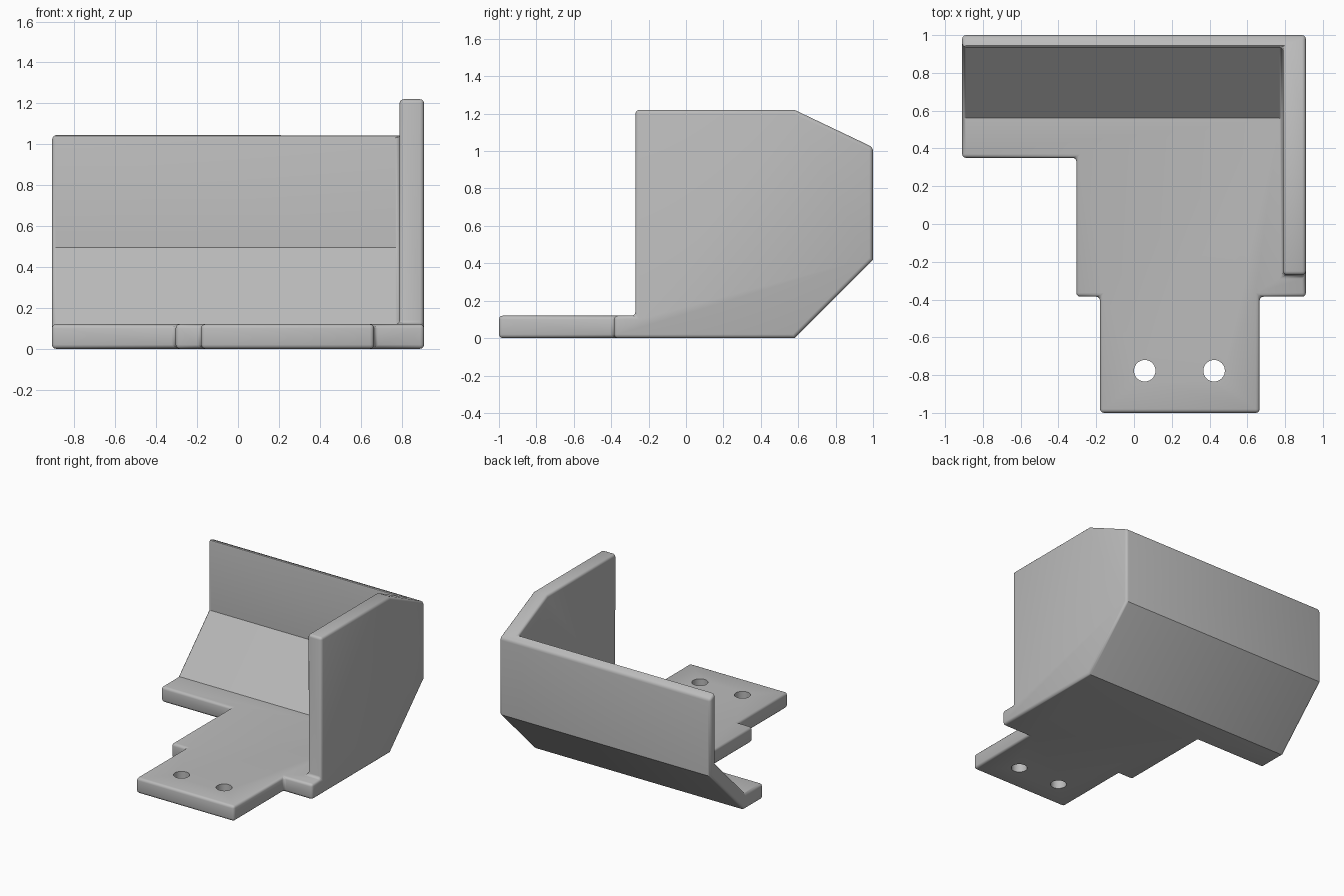
import bpy, bmesh, math
from mathutils import Vector

cube = bpy.data.objects.get("Cube")
if cube:
    bpy.data.objects.remove(cube)

WALL_X, HALF, PLATE = 0.79, 0.91, 0.12

grey = bpy.data.materials.new("plain grey")
grey.use_nodes = True
colour = (0.5, 0.5, 0.5, 1)
grey.diffuse_color = colour
grey.node_tree.nodes["Principled BSDF"].inputs["Base Color"].default_value = colour


def prism(name, points, axis, low, high):
    """Extrude a (y, z) profile along x, or an (x, y) outline along z."""
    along_x = axis == "x"
    bm = bmesh.new()
    face = bm.faces.new([bm.verts.new((low, a, b) if along_x else (a, b, low)) for a, b in points])
    ext = bmesh.ops.extrude_face_region(bm, geom=[face])
    move = Vector((high - low, 0, 0) if along_x else (0, 0, high - low))
    bmesh.ops.translate(bm, vec=move, verts=[g for g in ext["geom"] if isinstance(g, bmesh.types.BMVert)])
    bmesh.ops.recalc_face_normals(bm, faces=bm.faces)
    mesh = bpy.data.meshes.new(name)
    bm.to_mesh(mesh)
    bm.free()
    mesh.materials.append(grey)
    obj = bpy.data.objects.new(name, mesh)
    bpy.context.collection.objects.link(obj)
    return obj


def apply(obj, mod):
    bpy.ops.object.select_all(action="DESELECT")
    bpy.context.view_layer.objects.active = obj
    obj.select_set(True)
    bpy.ops.object.modifier_apply(modifier=mod.name)


def cut(obj, cutter):
    mod = obj.modifiers.new("cut", "BOOLEAN")
    mod.operation, mod.solver, mod.object = "DIFFERENCE", "EXACT", cutter
    apply(obj, mod)
    bpy.data.objects.remove(cutter)


# Solid with the side silhouette of the bracket
bracket = prism("bracket", [(-1, 0), (-1, PLATE), (-0.27, PLATE), (-0.27, 1.22), (0.58, 1.22),
                            (1, 1.02), (1, 0.42), (0.58, 0)], "x", -HALF, HALF)

# Hollow that leaves the plate, sloped panel, back wall and side wall
cut(bracket, prism("hollow", [(-2, PLATE), (0.56, PLATE), (0.935, 0.495), (0.935, 2), (-2, 2)],
                   "x", -2, WALL_X))

# Steps in the plate outline
cut(bracket, prism("left_step", [(-2, 0.35), (-0.305, 0.35), (-0.305, -0.385), (-0.18, -0.385),
                                 (-0.18, -2), (-2, -2)], "z", -1, 2))
cut(bracket, prism("right_step", [(0.665, -0.385), (2, -0.385), (2, -2), (0.665, -2)], "z", -1, 2))

# Merge coplanar faces, then round the edges
bm = bmesh.new()
bm.from_mesh(bracket.data)
bmesh.ops.remove_doubles(bm, verts=bm.verts, dist=0.0005)
bmesh.ops.dissolve_limit(bm, angle_limit=math.radians(1), verts=bm.verts, edges=bm.edges)
bm.to_mesh(bracket.data)
bm.free()
bevel = bracket.modifiers.new("rounding", "BEVEL")
bevel.width, bevel.segments = 0.02, 3
bevel.limit_method, bevel.angle_limit = "ANGLE", math.radians(50)
apply(bracket, bevel)

# Two screw holes
for x in (0.057, 0.424):
    ring = [(x + 0.057 * math.cos(i * math.tau / 40), -0.777 + 0.057 * math.sin(i * math.tau / 40))
            for i in range(40)]
    cut(bracket, prism("hole", ring, "z", -1, 1))

bpy.ops.object.shade_smooth_by_angle(angle=math.radians(35))
